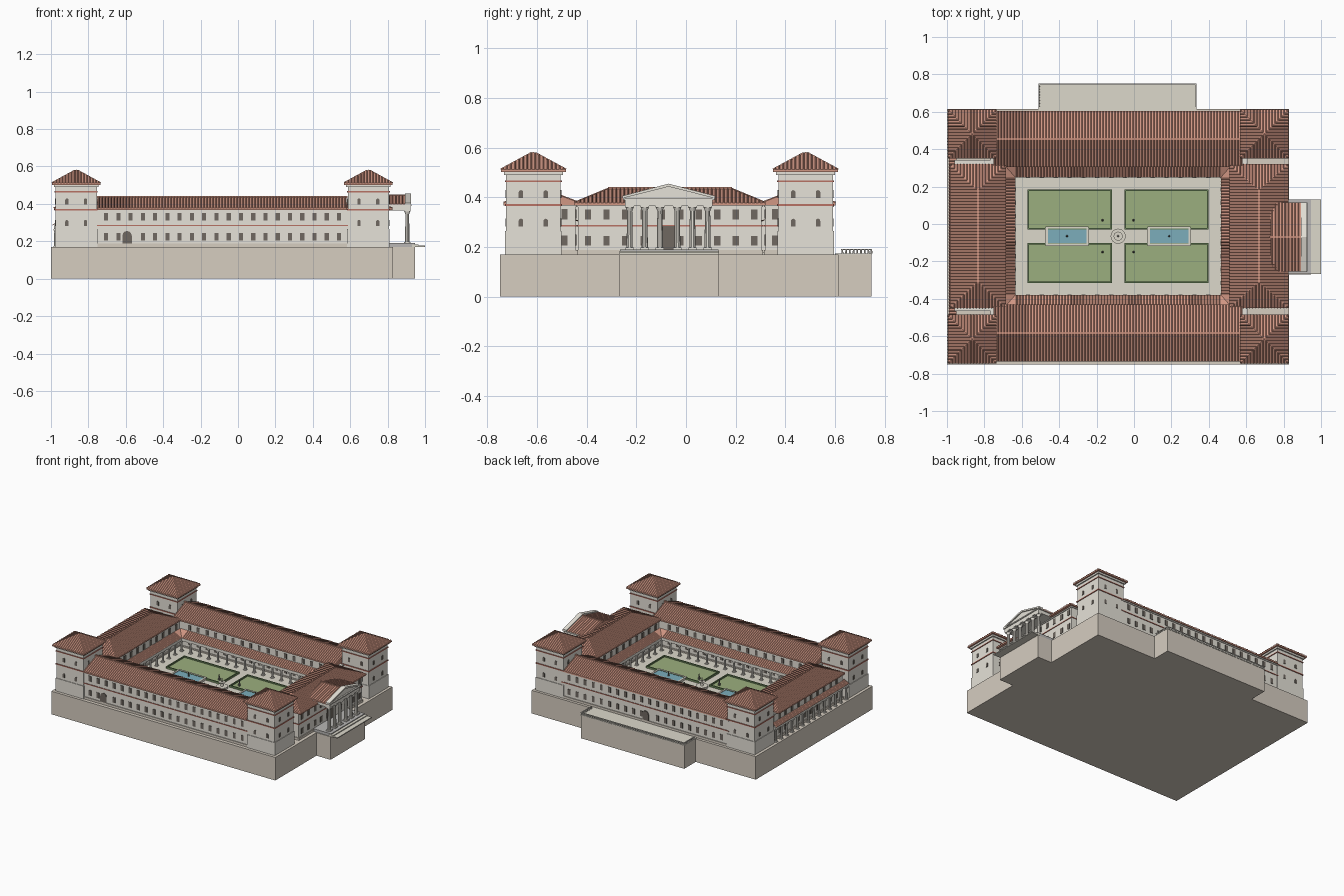
import bpy, bmesh
from math import pi
from mathutils import Vector, Matrix

if "Cube" in bpy.data.objects:
    bpy.data.objects.remove(bpy.data.objects["Cube"])

parts = {}
CX, CY = -0.085, -0.065          # courtyard centre
COL = dict(stone=(.67, .61, .53, 1), wall=(.79, .76, .69, 1), roof=(.64, .31, .23, 1), trim=(.48, .17, .13, 1),
           dark=(.16, .14, .12, 1), pave=(.72, .69, .60, 1), lawn=(.33, .43, .21, 1), hedge=(.14, .23, .10, 1),
           water=(.2, .42, .5, 1), step=(.48, .47, .46, 1), bronze=(.2, .2, .17, 1))
mats = {}
for k, c in COL.items():
    mats[k] = bpy.data.materials.new(k)
    mats[k].diffuse_color = c


def bm_of(name, mat):
    return parts.setdefault(name, (bmesh.new(), mat))[0]


def box(name, mat, x0, x1, y0, y1, z0, z1):
    m = Matrix.Translation(((x0 + x1) / 2, (y0 + y1) / 2, (z0 + z1) / 2)) @ Matrix.Diagonal((x1 - x0, y1 - y0, z1 - z0, 1))
    bmesh.ops.create_cube(bm_of(name, mat), size=1, matrix=m)


def cone(name, mat, x, y, z0, z1, r0, r1, n=10):
    bmesh.ops.create_cone(bm_of(name, mat), cap_ends=True, segments=n, radius1=r0, radius2=r1, depth=z1 - z0,
                          matrix=Matrix.Translation((x, y, (z0 + z1) / 2)))


def column(name, x, y, z0, z1, r):
    cone(name, 'wall', x, y, z0 + r * .5, z1 - r * .8, r, r * .82)
    box(name, 'wall', x - r * 1.35, x + r * 1.35, y - r * 1.35, y + r * 1.35, z0, z0 + r * .6)
    cone(name, 'wall', x, y, z1 - r * 1.8, z1 - r * .7, r * .85, r * 1.3)
    box(name, 'wall', x - r * 1.4, x + r * 1.4, y - r * 1.4, y + r * 1.4, z1 - r * .8, z1)


def opening(name, axis, pos, c, z0, z1, w, arch=False):
    """Dark window or door panel on a wall; axis = wall normal."""
    t = .003
    if axis == 'x':
        box(name, 'dark', pos - t, pos + t, c - w / 2, c + w / 2, z0, z1)
    else:
        box(name, 'dark', c - w / 2, c + w / 2, pos - t, pos + t, z0, z1)
    if arch:
        p = (pos, c, z1) if axis == 'x' else (c, pos, z1)
        rot = Matrix.Rotation(pi / 2, 4, 'Y' if axis == 'x' else 'X')
        bmesh.ops.create_cone(bm_of(name, 'dark'), cap_ends=True, segments=12, radius1=w / 2, radius2=w / 2,
                              depth=2 * t, matrix=Matrix.Translation(p) @ rot)


def face(bm, pts):
    bm.faces.new([bm.verts.new(p) for p in pts])


def slope(name, a, b, c, d, ribs=True, step=.016):
    """Tiled roof plane: eave a-b, ridge d-c, with raised tile ribs running up it."""
    bm = bm_of(name, 'roof')
    a, b, c, d = map(Vector, (a, b, c, d))
    face(bm, [a, b, c] if (c - d).length < 1e-5 else [a, b, c, d])
    if not ribs:
        return
    u = (b - a).normalized()
    L, i0, i1 = (b - a).length, (d - a).dot(u), (b - c).dot(u)
    up = d - a - i0 * u
    nrm = u.cross(up).normalized() * .004
    n = int(L / step)
    for k in range(n):
        s = (k + .5) * L / n
        t = min(1, s / i0 if i0 > 1e-4 else 1, (L - s) / i1 if i1 > 1e-4 else 1)
        p, w = a + u * s, u * .003
        q = p + up * t
        face(bm, [p - w, p + nrm, q + nrm, q - w])
        face(bm, [p + nrm, p + w, q + w, q + nrm])
        face(bm, [p - w, p + w, p + nrm])


def hip(name, x0, x1, y0, y1, z0, z1, axis, inset):
    """Roof with ridge along axis; inset 0 makes gables."""
    box(name, 'roof', x0, x1, y0, y1, z0 - .01, z0)
    P = [(x0, y0, z0), (x1, y0, z0), (x1, y1, z0), (x0, y1, z0)]
    if axis == 'x':
        m = (y0 + y1) / 2
        r, s = (x0 + inset, m, z1), (x1 - inset, m, z1)
    else:
        P = P[1:] + P[:1]
        m = (x0 + x1) / 2
        r, s = (m, y0 + inset, z1), (m, y1 - inset, z1)
    slope(name, P[0], P[1], s, r)
    slope(name, P[2], P[3], r, s)
    slope(name, P[1], P[2], s, s, inset > 0)
    slope(name, P[3], P[0], r, r, inset > 0)
    h = .005
    if (Vector(r) - Vector(s)).length > .01:   # ridge cap
        box(name, 'roof', r[0] - h, s[0] + h, r[1] - h, s[1] + h, z1 - h, z1 + h)


def spread(a, b, n):
    return [a + (b - a) * i / (n - 1) for i in range(n)]


# podium
box('podium', 'stone', -1, .83, -.75, .615, 0, .17)
box('terrace_base', 'stone', -.51, .335, .61, .748, 0, .17)
box('portico_base', 'stone', .82, .945, -.27, .13, 0, .17)
box('terrace_floor', 'pave', -.51, .335, .6, .75, .17, .174)

# terrace balustrade
runs = [(-.507, .332, .744, .75), (-.51, -.504, .625, .75), (.329, .335, .625, .75)]
for x0, x1, y0, y1 in runs:
    box('balustrade', 'wall', x0, x1, y0, y1, .187, .192)
for x in spread(-.507, .332, 56):
    cone('balustrade', 'wall', x, .747, .173, .188, .004, .003, 6)
for y in spread(.63, .735, 8):
    for x in (-.507, .332):
        cone('balustrade', 'wall', x, y, .173, .188, .004, .003, 6)

# four wings: walls, plinths, string courses, cornices
wings = {'front_wing': (-.76, .6, -.72, -.445), 'back_wing': (-.76, .6, .32, .59),
         'left_wing': (-.955, -.70, -.46, .335), 'right_wing': (.525, .80, -.435, .305)}
for nm, (x0, x1, y0, y1) in wings.items():
    box(nm + '_walls', 'wall', x0, x1, y0, y1, .17, .37)
    for z0, z1, e, mt in ((.17, .187, .005, 'stone'), (.282, .288, .004, 'trim'), (.36, .368, .006, 'wall')):
        box(nm + '_' + mt + '_band', mt, x0 - e, x1 + e, y0 - e, y1 + e, z0, z1)
hip('front_wing_roof', -.75, .58, -.735, -.43, .378, .436, 'x', 0)
hip('back_wing_roof', -.75, .58, .305, .603, .378, .436, 'x', 0)
hip('left_wing_roof', -.985, -.685, -.45, .32, .378, .436, 'y', .14)
hip('right_wing_roof', .51, .825, -.45, .32, .378, .436, 'y', .14)

# wing windows, outside and courtyard
for x in spread(-.705, .54, 20):
    for pos in (-.72, .59):
        opening('wing_windows', 'y', pos, x, .31, .35, .022)
        if abs(x - (-.593 if pos < 0 else CX)) > .035:
            opening('wing_windows', 'y', pos, x, .205, .245, .022)
for x in spread(-.62, .45, 16):
    for pos in (-.445, .32):
        opening('wing_windows', 'y', pos, x, .315, .35, .022)
        opening('wing_windows', 'y', pos, x, .205, .25, .022)
for y in spread(-.395, .275, 10):
    for pos in (-.955, -.70, .525, .80):
        opening('wing_windows', 'x', pos, y, .31, .35, .025)
        opening('wing_windows', 'x', pos, y, .205, .245, .025)
for y in (-.49, .358):
    for z in (.205, .31):
        opening('wing_windows', 'x', .6, y, z, z + .042, .025)
opening('front_door', 'y', -.722, -.593, .187, .23, .05, True)
opening('back_door', 'y', .593, CX, .187, .23, .05, True)

# corner towers
for tx in (-.865, .697):
    for ty in (-.615, .482):
        box('tower_walls', 'wall', tx - .11, tx + .11, ty - .11, ty + .11, .17, .505)
        for z0, z1, e, mt in ((.17, .265, .114, 'wall'), (.366, .373, .115, 'trim'), (.462, .468, .115, 'trim'),
                              (.49, .503, .119, 'wall')):
            box('tower_' + mt + '_bands', mt, tx - e, tx + e, ty - e, ty + e, z0, z1)
        hip('tower_roofs', tx - .13, tx + .13, ty - .131, ty + .131, .512, .583, 'x', .13)
        for z in (.283, .398):
            for d in (-.05, .05):
                for s in (-.11, .11):
                    opening('tower_windows', 'y', ty + s, tx + d, z, z + .022, .018, True)
                    opening('tower_windows', 'x', tx + s, ty + d, z, z + .022, .018, True)

# courtyard colonnade with lean-to roof
ox, oy, ix, iy = .61, .383, .55, .315
O = [(CX + sx * ox, CY + sy * oy, .308) for sx, sy in ((-1, -1), (1, -1), (1, 1), (-1, 1))]
I = [(CX + sx * ix, CY + sy * iy, .278) for sx, sy in ((-1, -1), (1, -1), (1, 1), (-1, 1))]
for k in range(4):
    j = (k + 1) % 4
    slope('colonnade_roof', I[j], I[k], O[k], O[j])
jx, jy = ix - .004, iy - .004
for s in (-1, 1):
    yy, xx = CY + s * (jy + .012), CX + s * (jx + .012)
    box('colonnade_beam', 'wall', CX - jx - .02, CX + jx + .02, yy - .009, yy + .009, .258, .278)
    box('colonnade_beam', 'wall', xx - .009, xx + .009, CY - jy - .02, CY + jy + .02, .258, .278)
    for x in spread(CX - jx - .01, CX + jx + .01, 16):
        column('colonnade_columns', x, yy, .178, .258, .008)
    for y in spread(CY - jy - .01, CY + jy + .01, 10)[1:-1]:
        column('colonnade_columns', xx, y, .178, .258, .008)
box('courtyard_walk', 'pave', CX - .62, CX + .62, CY - .39, CY + .39, .168, .178)

# garden: lawns, hedges, pools, fountain, statues
for sx in (-1, 1):
    for sy in (-1, 1):
        x0, x1 = sorted((CX + sx * .033, CX + sx * .484))
        y0, y1 = sorted((CY + sy * .036, CY + sy * .25))
        box('lawns', 'lawn', x0, x1, y0, y1, .175, .182)
        for b in ((x0, x1, y0, y0 + .008), (x0, x1, y1 - .008, y1), (x0, x0 + .008, y0, y1), (x1 - .008, x1, y0, y1)):
            box('hedges', 'hedge', *b, .178, .192)
        x, y = CX + sx * .083, CY + sy * .085
        box('statues', 'bronze', x - .006, x + .006, y - .006, y + .006, .18, .195)
        cone('statues', 'bronze', x, y, .195, .225, .006, .002, 8)
    px = CX + sx * .273
    box('pool_water', 'water', px - .105, px + .105, CY - .042, CY + .042, .178, .190)
    for b in ((-.115, .115, -.052, -.04), (-.115, .115, .04, .052), (-.115, -.103, -.052, .052), (.103, .115, -.052, .052)):
        box('pool_kerb', 'pave', px + b[0], px + b[1], CY + b[2], CY + b[3], .175, .194)
    cone('pool_jets', 'bronze', px, CY, .185, .22, .006, .003, 8)
cone('fountain', 'pave', CX, CY, .176, .192, .04, .04, 20)
cone('fountain', 'pave', CX, CY, .19, .215, .01, .007, 12)
cone('fountain', 'pave', CX, CY, .212, .222, .008, .024, 16)
cone('fountain', 'bronze', CX, CY, .22, .25, .006, .002, 8)

# left-side loggia
slope('loggia_roof', (-.99, .36, .285), (-.99, -.49, .285), (-.95, -.49, .308), (-.95, .36, .308))
box('loggia_beam', 'wall', -.984, -.968, -.5, .365, .265, .285)
for y in spread(-.475, .345, 14):
    column('loggia_columns', -.976, y, .17, .265, .008)

# right-side temple portico
PY = -.07
box('portico_floor', 'step', .79, .945, PY - .195, PY + .2, .17, .19)
box('portico_steps', 'pave', .93, .965, PY - .197, PY + .202, .17, .184)
box('portico_steps', 'pave', .945, 1, PY - .197, PY + .202, .17, .177)
for d in (-.157, -.096, -.035, .035, .096, .157):
    column('portico_columns', .905, PY + d, .19, .368, .0125)
box('portico_entablature', 'wall', .79, .922, PY - .176, PY + .176, .366, .39)
box('portico_entablature', 'wall', .79, .928, PY - .184, PY + .184, .39, .398)
hip('portico_roof', .73, .905, PY - .184, PY + .184, .4, .445, 'x', 0)
bm = bm_of('pediment', 'wall')


def prism(x0, x1, hw, z0, z1):
    t = [(-hw, z0), (hw, z0), (0, z1)]
    A, B = [[(x, PY + y, z) for y, z in t] for x in (x0, x1)]
    face(bm, A[::-1])
    face(bm, B)
    for k in range(3):
        j = (k + 1) % 3
        face(bm, [A[k], A[j], B[j], B[k]])


prism(.895, .918, .184, .398, .448)
for s in (-1, 1):                       # raking cornices
    q = [(PY + s * .186, .396), (PY + s * .186, .406), (PY, .455), (PY, .443)]
    A, B = [[(x, y, z) for y, z in q] for x in (.893, .926)]
    face(bm, A)
    face(bm, B)
    for k in range(4):
        face(bm, [A[k], A[k - 1], B[k - 1], B[k]])
opening('portico_door', 'x', .802, PY, .19, .285, .07)

# turn every part into an object
for name, (b, mat) in parts.items():
    bmesh.ops.remove_doubles(b, verts=b.verts, dist=1e-6)
    bmesh.ops.recalc_face_normals(b, faces=b.faces)
    me = bpy.data.meshes.new(name)
    b.to_mesh(me)
    b.free()
    me.materials.append(mats[mat])
    bpy.context.collection.objects.link(bpy.data.objects.new(name, me))

for m in bpy.data.materials:
    if m.users and not m.is_grease_pencil:
        m.use_nodes = True
        m.node_tree.nodes["Principled BSDF"].inputs["Base Color"].default_value = m.diffuse_color
